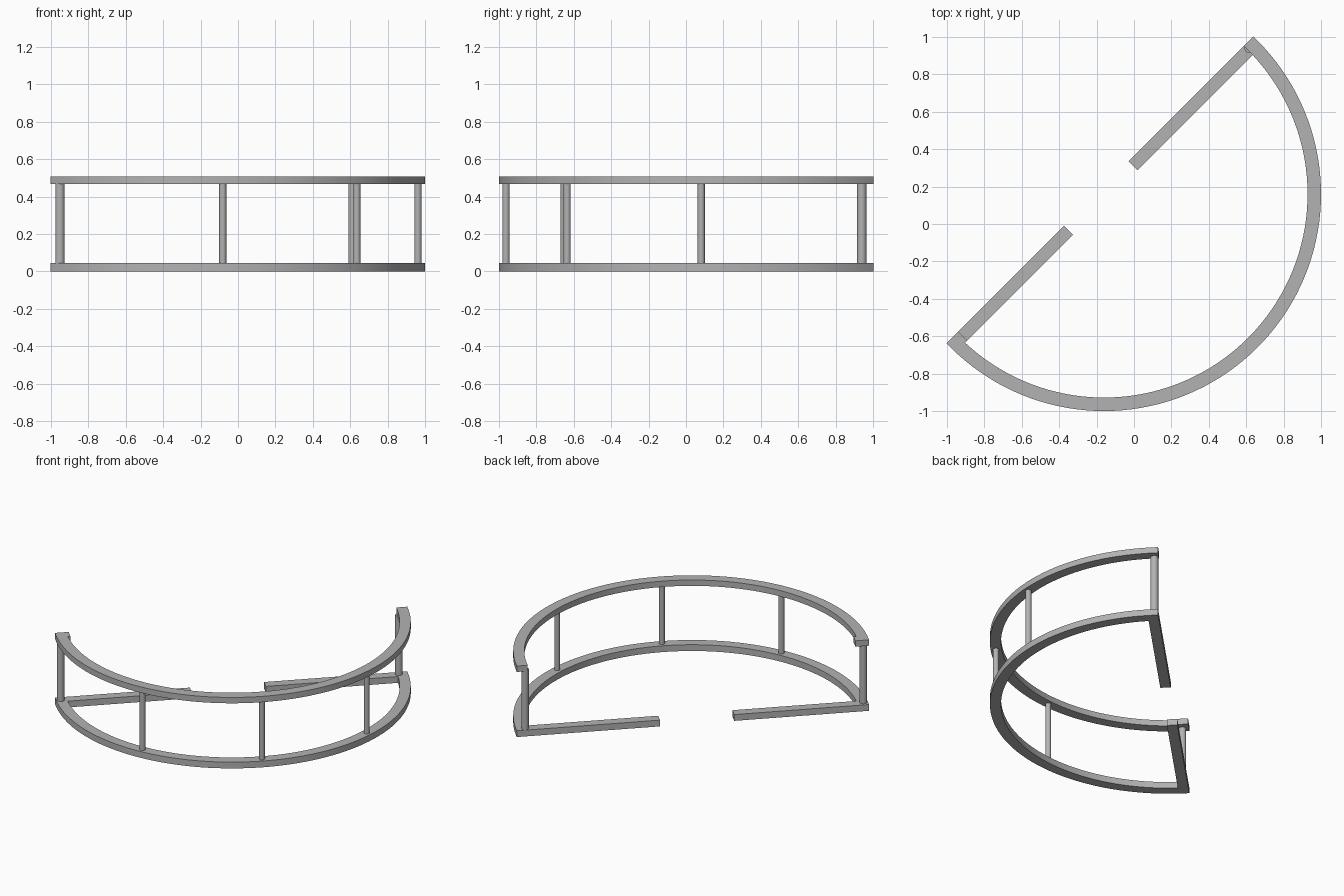
import bpy, bmesh
from math import sin, cos, radians
from mathutils import Matrix

cube = bpy.data.objects.get("Cube")
if cube:
    bpy.data.objects.remove(cube, do_unlink=True)

# Single grey finish
grey = bpy.data.materials.new("plain grey")
grey.use_nodes = True
colour = (0.45, 0.45, 0.45, 1)
grey.diffuse_color = colour
grey.node_tree.nodes["Principled BSDF"].inputs["Base Color"].default_value = colour

# Local x runs along the straight open side, local y points out of it
FRAME = Matrix.Translation((-0.16, 0.16, 0)) @ Matrix.Rotation(radians(45), 4, 'Z')
OUTER, INNER = 1.16, 1.088
FRONT, BACK = -0.036, 0.032
THICK, TOP = 0.045, 0.508


def prism(name, outline, z0, z1):
    """Extrude a flat outline between two heights."""
    bm = bmesh.new()
    face = bm.faces.new([bm.verts.new((x, y, z0)) for x, y in outline])
    new = bmesh.ops.extrude_face_region(bm, geom=[face])["geom"]
    moved = [v for v in new if isinstance(v, bmesh.types.BMVert)]
    bmesh.ops.translate(bm, verts=moved, vec=(0, 0, z1 - z0))
    bmesh.ops.recalc_face_normals(bm, faces=bm.faces)
    mesh = bpy.data.meshes.new(name)
    bm.to_mesh(mesh)
    bm.free()
    mesh.materials.append(grey)
    obj = bpy.data.objects.new(name, mesh)
    bpy.context.collection.objects.link(obj)
    obj.matrix_world = FRAME
    bpy.ops.object.select_all(action='DESELECT')
    obj.select_set(True)
    bpy.context.view_layer.objects.active = obj
    bpy.ops.object.shade_smooth_by_angle(angle=radians(30))
    return obj


def arc(radius, start, end, steps, x=0, y=0):
    angles = [radians(start + (end - start) * i / steps) for i in range(steps + 1)]
    return [(x + radius * cos(a), y + radius * sin(a)) for a in angles]


def bar(name, x0, x1):
    prism(name, [(x0, FRONT), (x1, FRONT), (x1, BACK), (x0, BACK)], 0, THICK)


def post(name, x, y, radius):
    prism(name, arc(radius, 0, 345, 23, x, y), THICK - 0.005, TOP - THICK + 0.005)


# Curved rails with square ends, one of them a slightly longer block
outline = arc(OUTER, 180, 360, 72)
outline += [(OUTER, BACK), (INNER, BACK)]
outline += arc(INNER, 360, 181.9, 72)
outline += [(-1.07, FRONT), (-1.07, BACK), (-OUTER, BACK)]
prism("lower_rail", outline, 0, THICK)
prism("upper_rail", outline, TOP - THICK + 0.003, TOP)

# Straight floor bars either side of the opening
bar("left_floor_bar", 0.217, INNER)
bar("right_floor_bar", -1.07, -0.272)

# Thin posts along the curve
for label, angle in (("right", -131), ("middle", -90), ("left", -49)):
    a = radians(angle)
    post(label + "_curve_post", 1.125 * cos(a), 1.125 * sin(a), 0.019)

# Thicker posts at the rail ends
post("left_end_post", 1.10, 0.003, 0.025)
post("right_end_post", -1.13, -0.01, 0.025)
